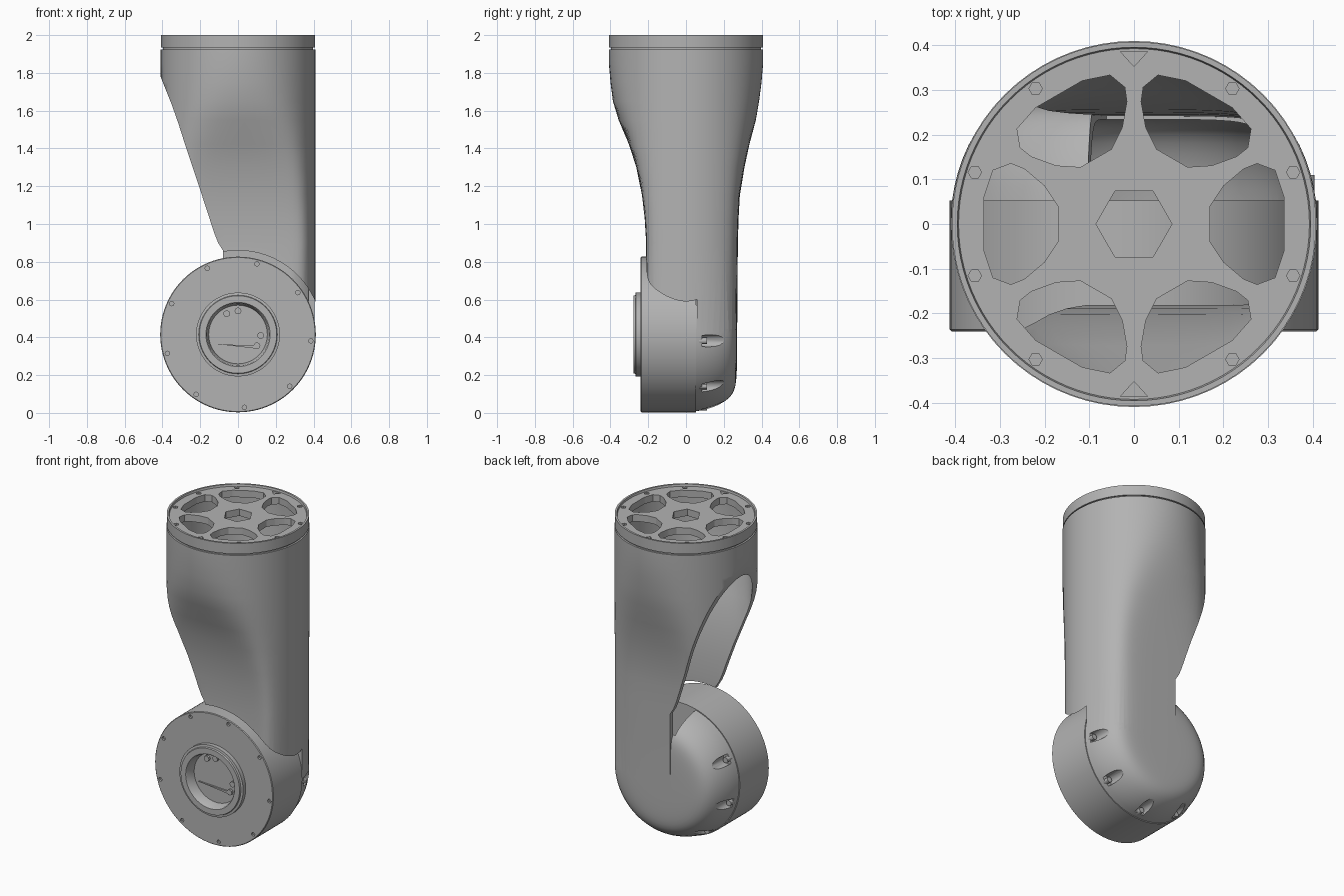
import bpy, bmesh
from math import sin, cos, pi, radians, asin

cube = bpy.data.objects.get("Cube")
if cube:
    bpy.data.objects.remove(cube, do_unlink=True)

HUB_Z = 0.415   # height of the joint axis
R = 0.41        # joint radius

grey = bpy.data.materials.new("plain_grey")
grey.use_nodes = True
grey.diffuse_color = (0.45, 0.45, 0.45, 1)
grey.node_tree.nodes["Principled BSDF"].inputs["Base Color"].default_value = (0.45, 0.45, 0.45, 1)


def to_object(name, bm):
    bmesh.ops.recalc_face_normals(bm, faces=bm.faces)
    mesh = bpy.data.meshes.new(name)
    bm.to_mesh(mesh)
    bm.free()
    obj = bpy.data.objects.new(name, mesh)
    bpy.context.collection.objects.link(obj)
    return obj


def lathe(name, profile, axis, steps=72):
    """Spin a closed (radius, height) profile about the joint or the upright axis."""
    bm = bmesh.new()
    if axis == 'y':
        verts = [bm.verts.new((r, h, HUB_Z)) for r, h in profile]
        cent, vec = (0, 0, HUB_Z), (0, 1, 0)
    else:
        verts = [bm.verts.new((r, 0, h)) for r, h in profile]
        cent, vec = (0, 0, 0), (0, 0, 1)
    edges = [bm.edges.new(p) for p in zip(verts, verts[1:])]
    bmesh.ops.spin(bm, geom=verts + edges, cent=cent, axis=vec, angle=2 * pi, steps=steps)
    bmesh.ops.remove_doubles(bm, verts=bm.verts, dist=1e-5)
    return to_object(name, bm)


def prisms(name, outlines, axis, a, b):
    """Extrude flat outlines between two positions along y or z."""
    bm = bmesh.new()
    for pts in outlines:
        ends = []
        for h in (a, b):
            ends.append([bm.verts.new((u, h, v) if axis == 'y' else (u, v, h)) for u, v in pts])
        for ring in ends:
            bm.faces.new(ring)
        n = len(pts)
        for i in range(n):
            j = (i + 1) % n
            bm.faces.new((ends[0][i], ends[0][j], ends[1][j], ends[1][i]))
    return to_object(name, bm)


def circle(u, v, r, n=16):
    return [(u + r * cos(2 * pi * i / n), v + r * sin(2 * pi * i / n)) for i in range(n)]


def around(radius, degrees, u=0, v=0):
    return [(u + radius * cos(radians(d)), v + radius * sin(radians(d))) for d in degrees]


def combine(obj, other, operation='DIFFERENCE'):
    mod = obj.modifiers.new("cut", 'BOOLEAN')
    mod.operation, mod.solver, mod.object = operation, 'EXACT', other
    bpy.context.view_layer.objects.active = obj
    bpy.ops.object.modifier_apply(modifier=mod.name)
    bpy.data.objects.remove(other, do_unlink=True)


def finish(obj, angle=30):
    obj.data.materials.clear()
    obj.data.materials.append(grey)
    bpy.ops.object.select_all(action='DESELECT')
    obj.select_set(True)
    bpy.context.view_layer.objects.active = obj
    bpy.ops.object.shade_smooth_by_angle(angle=radians(angle))


def soft_limit(y, lim):
    return y / (1 + (abs(y) / lim) ** 8) ** 0.125


# Column: round at the top, flattened front and back lower down
LEVELS = [  # height, front limit, back limit
    (0.40, .21, .272), (0.9, .211, .276), (1.03, .219, .28), (1.15, .233, .287),
    (1.3, .264, .314), (1.42, .305, .345), (1.55, .375, .398), (1.65, .44, .44),
    (1.75, .5, .5), (1.85, .7, .7), (1.925, 1, 1)]


def column(name, wall, bottom, top):
    bm = bmesh.new()
    rings, n, rad = [], 72, R - 0.001 - wall
    for k, (z, front, back) in enumerate(LEVELS):
        z = bottom if k == 0 else top if k == len(LEVELS) - 1 else z
        ring = []
        for i in range(n):
            a = 2 * pi * i / n
            y = rad * sin(a)
            ring.append(bm.verts.new((rad * cos(a), soft_limit(y, (back if y > 0 else front) - wall), z)))
        rings.append(ring)
    for lo, hi in zip(rings, rings[1:]):
        for i in range(n):
            j = (i + 1) % n
            bm.faces.new((lo[i], lo[j], hi[j], hi[i]))
    bm.faces.new(rings[0])
    bm.faces.new(rings[-1])
    return to_object(name, bm)


# Slanted side opening, used for the outside and, shifted, for the hollow
SLOPE = [(-.47, 1.9), (-.41, 1.78), (-.35, 1.63), (-.315, 1.53), (-.28, 1.42), (-.2, 1.18),
         (-.125, .95), (-.105, .9), (-.08, .86), (-.08, .3)]


def slope_cutter(shift):
    pts = [(x - shift if z > .84 else x + shift, z) for x, z in SLOPE]
    return prisms("slope_cutter", [[(-.7, 1.9)] + pts + [(-.7, .3)]], 'y', -.6, .6)


def dish_profile(radius, limit, start):
    a0 = asin(0.05 / radius)
    pts = [(0, start)]
    if start < 0.05:
        pts.append((radius * cos(a0), start))
    for i in range(19):
        a = a0 + (pi / 2 - a0) * i / 18
        pts.append((0 if i == 18 else radius * cos(a), soft_limit(radius * sin(a), limit)))
    return pts


# Arm shell: column joined to the rounded rear housing, then hollowed
shell = column("arm_shell", 0, 0.40, 1.925)
combine(shell, slope_cutter(0))
combine(shell, prisms("clearance", [circle(0, HUB_Z, .445, 72)], 'y', -.7, .058))
combine(shell, lathe("housing", dish_profile(R, .272, .05), 'y'), 'UNION')
hollow = column("hollow", .03, .41, 2.1)
combine(hollow, slope_cutter(.03))
combine(shell, hollow)
combine(shell, lathe("housing_hollow", dish_profile(R - .05, .235, 0), 'y'))

# Screw pockets around the rear housing
POCKETS = [155, 195, 235, 275, 315, 355]
spots = around(.388, POCKETS, 0, HUB_Z)
combine(shell, prisms("pockets", [circle(u, v, .032) for u, v in spots], 'y', .085, .35))
finish(shell)
finish(prisms("pocket_screws", [circle(u, v, .017, 12) for u, v in spots], 'y', .07, .11))

# Joint drum with stepped boss and recessed centre
drum = lathe("joint_drum", [
    (0, -.215), (.155, -.215), (.165, -.272), (.17, -.278), (.205, -.278), (.208, -.268),
    (.222, -.266), (.222, -.24), (.408, -.24), (.412, -.236), (.412, .052), (0, .052)], 'y', 96)
pits = around(.387, range(35, 395, 40), 0, HUB_Z)
combine(drum, prisms("pits", [circle(u, v, .012, 8) for u, v in pits], 'y', -.3, -.225))
finish(drum)

# Small fittings inside the boss
studs = [(0, .54), (-.06, .525), (.12, .41), (.1, .355)]
finish(prisms("boss_studs", [circle(u, v, .018, 10) for u, v in studs], 'y', -.23, -.21))
finish(prisms("boss_wedge", [[(-.12, .365), (.1, .34), (.1, .355)]], 'y', -.225, -.21))

# Top flange: rim, six-spoke plate and hub
flange = lathe("top_flange", [
    (0, 1.945), (.375, 1.945), (.375, 1.915), (.398, 1.915), (.398, 1.934), (.407, 1.934),
    (.407, 2), (.395, 2), (.392, 1.988), (0, 1.988)], 'z', 96)
half = [(.17, .04), (.2, .085), (.245, .123), (.275, .135), (.315, .12), (.335, .06)]
window = half + [(x, -y) for x, y in reversed(half)]
windows = []
for k in range(6):
    c, s = cos(k * pi / 3), sin(k * pi / 3)
    windows.append([(x * c - y * s, x * s + y * c) for x, y in window])
windows.append(circle(0, 0, .085, 6))
combine(flange, prisms("windows", windows, 'z', 1.8, 2.1))
bolts = [circle(x, y, .015, 6) for x, y in around(.374, range(18, 378, 36)) if abs(x) > .05]
notches = [[(-.03, s * .385), (.03, s * .385), (0, s * .352)] for s in (1, -1)]
combine(flange, prisms("bolt_holes", bolts + notches, 'z', 1.965, 2.1))
finish(flange)
